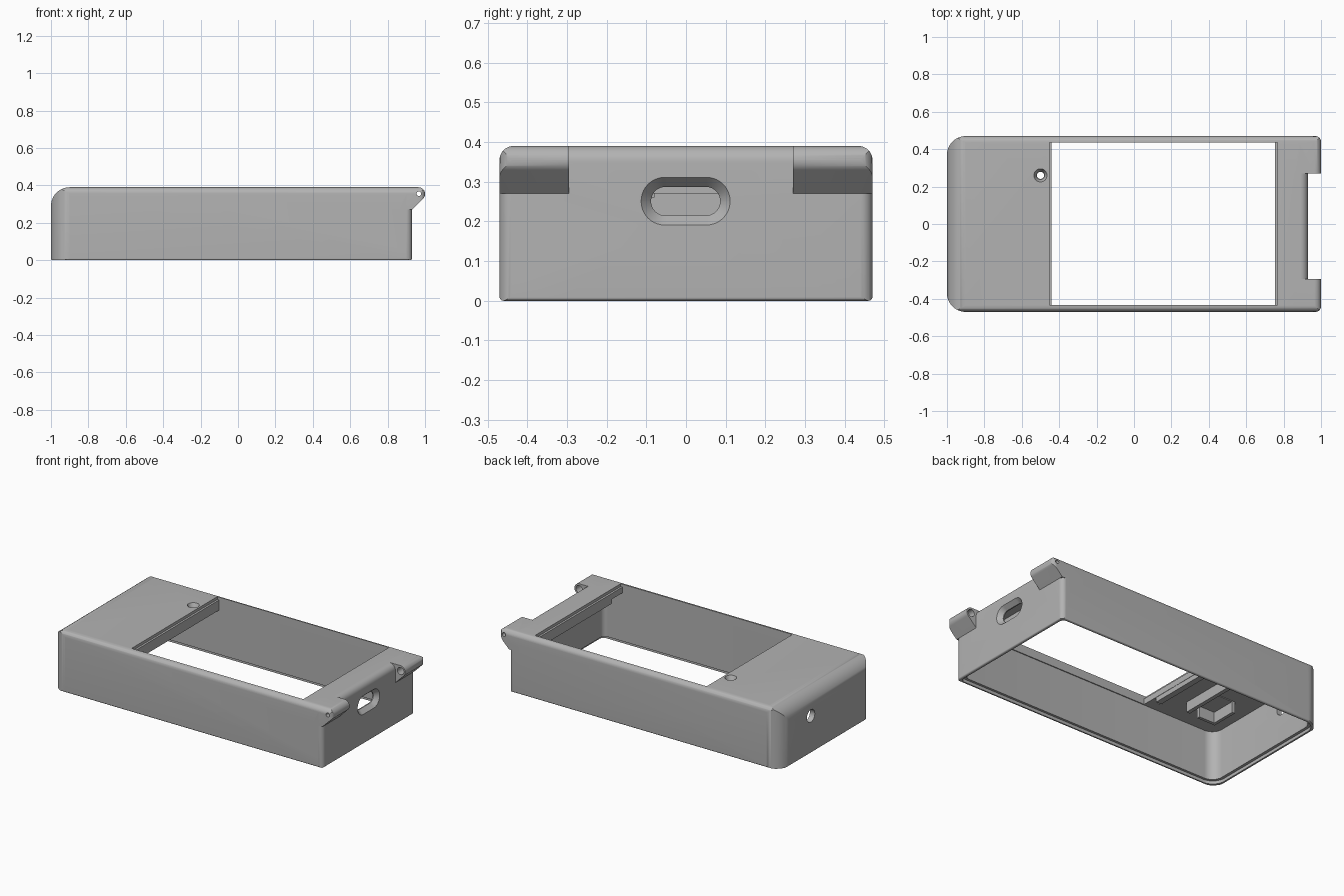
import bpy, bmesh, math
from mathutils import Vector

cube = bpy.data.objects.get("Cube")
if cube:
    bpy.data.objects.remove(cube, do_unlink=True)

grey = bpy.data.materials.new("case_grey")
grey.use_nodes = True
colour = (0.45, 0.45, 0.45, 1)
grey.diffuse_color = colour
bsdf = next(n for n in grey.node_tree.nodes if n.type == 'BSDF_PRINCIPLED')
bsdf.inputs["Base Color"].default_value = colour
bsdf.inputs["Roughness"].default_value = 0.6


def fillet(corners, seg=10):
    """Polygon of (a, b, radius) corners, each replaced by a tangent arc."""
    out, n = [], len(corners)
    for i, (a, b, r) in enumerate(corners):
        p = Vector((a, b))
        if r == 0:
            out.append(p)
            continue
        u = (Vector(corners[i - 1][:2]) - p).normalized()
        v = (Vector(corners[(i + 1) % n][:2]) - p).normalized()
        half = u.angle(v) / 2
        centre = p + (u + v).normalized() * (r / math.sin(half))
        start = p + u * (r / math.tan(half)) - centre
        end = p + v * (r / math.tan(half)) - centre
        sweep = start.angle(end)
        for k in range(seg + 1):
            t = k / seg
            out.append(centre + (start * math.sin((1 - t) * sweep)
                                 + end * math.sin(t * sweep)) / math.sin(sweep))
    return out


def rect(a0, a1, b0, b1, r=0):
    """Rectangle; r is one radius or four, from low-low anticlockwise."""
    rs = r if isinstance(r, tuple) else (r,) * 4
    return fillet([(a0, b0, rs[0]), (a1, b0, rs[1]), (a1, b1, rs[2]), (a0, b1, rs[3])])


def disc(a, b, r):
    return [Vector((a + r * math.cos(t * math.tau / 32), b + r * math.sin(t * math.tau / 32)))
            for t in range(32)]


PLACE = {'X': lambda p, t: (t, p.x, p.y),
         'Y': lambda p, t: (p.x, t, p.y),
         'Z': lambda p, t: (p.x, p.y, t)}


def loft(name, axis, lo, hi, profile, profile_hi=None):
    """Solid between two matching profiles along an axis."""
    bm = bmesh.new()
    rings = [[bm.verts.new(PLACE[axis](p, t)) for p in prof]
             for prof, t in ((profile, lo), (profile_hi or profile, hi))]
    n = len(profile)
    for ring in rings:
        bm.faces.new(ring)
    for i in range(n):
        j = (i + 1) % n
        bm.faces.new((rings[0][i], rings[0][j], rings[1][j], rings[1][i]))
    bmesh.ops.remove_doubles(bm, verts=bm.verts, dist=1e-5)
    bmesh.ops.recalc_face_normals(bm, faces=bm.faces)
    mesh = bpy.data.meshes.new(name)
    bm.to_mesh(mesh)
    bm.free()
    mesh.materials.append(grey)
    obj = bpy.data.objects.new(name, mesh)
    bpy.context.collection.objects.link(obj)
    return obj


def activate(obj):
    bpy.ops.object.select_all(action='DESELECT')
    obj.select_set(True)
    bpy.context.view_layer.objects.active = obj


def combine(obj, tool, operation='DIFFERENCE'):
    mod = obj.modifiers.new("cut", 'BOOLEAN')
    mod.operation, mod.solver, mod.object = operation, 'EXACT', tool
    activate(obj)
    bpy.ops.object.modifier_apply(modifier=mod.name)
    bpy.data.objects.remove(tool, do_unlink=True)


def finish(obj):
    activate(obj)
    bpy.ops.object.shade_smooth_by_angle(angle=math.radians(30))


# Outer body: side profile trimmed by the plan outline
case = loft("case_shell", 'Y', -0.6, 0.6, rect(-1, 0.93, 0, 0.39, (0.01, 0.01, 0.04, 0.1)))
combine(case, loft("plan", 'Z', -0.1, 0.6,
                   rect(-1, 0.93, -0.47, 0.47, (0.1, 0.03, 0.03, 0.1))), 'INTERSECT')

# Two hinge ears overhanging the right end
ear_profile = fillet([(0.86, 0.27, 0), (0.93, 0.27, 0), (1, 0.34, 0.035),
                      (1, 0.39, 0.035), (0.86, 0.39, 0)])
for y0, y1 in ((-0.47, -0.295), (0.27, 0.47)):
    ear = loft("ear", 'Y', y0, y1, ear_profile)
    side = (0, 0.03, 0, 0) if y0 < 0 else (0, 0, 0.03, 0)
    combine(ear, loft("ear_plan", 'Z', 0, 0.6, rect(0.8, 1, y0, y1, side)), 'INTERSECT')
    combine(case, ear, 'UNION')

# Rounded long edges
combine(case, loft("section", 'X', -1.2, 1.2,
                   rect(-0.47, 0.47, 0, 0.39, (0.01, 0.01, 0.035, 0.035))), 'INTERSECT')

# Hollow interior, lid rebate and window with a stepped edge
cuts = [
    loft("cavity", 'Z', -0.1, 0.335, rect(-0.965, 0.895, -0.44, 0.44, (0.07, 0.03, 0.03, 0.07))),
    loft("rebate", 'Z', -0.1, 0.02, rect(-0.983, 0.913, -0.455, 0.455, (0.085, 0.03, 0.03, 0.085))),
    loft("window", 'Z', 0.3, 0.5, rect(-0.44, 0.755, -0.434, 0.437)),
    loft("window_step", 'Z', 0.372, 0.5, rect(-0.453, 0.768, -0.434, 0.437)),
]

# Flared cable slot in the right end
cuts += [
    loft("slot", 'X', 0.8, 1.0, rect(-0.088, 0.086, 0.215, 0.287, 0.0355)),
    loft("slot_flare", 'X', 0.902, 0.931, rect(-0.088, 0.086, 0.215, 0.287, 0.0355),
         rect(-0.114, 0.112, 0.19, 0.312, 0.0605)),
]

# Round holes: left end, top countersink, hinge pins, underside screw
cuts += [
    loft("end_hole", 'X', -1.1, -0.9, disc(0.16, 0.24, 0.04)),
    loft("top_hole", 'Z', 0.3, 0.5, disc(-0.5, 0.26, 0.019)),
    loft("countersink", 'Z', 0.362, 0.392, disc(-0.5, 0.26, 0.022), disc(-0.5, 0.26, 0.036)),
    loft("pin_hole", 'Y', -0.6, 0.6, disc(0.967, 0.355, 0.012)),
    loft("pin_socket", 'Y', -0.40, 0.40, disc(0.967, 0.355, 0.023)),
    loft("screw_hole", 'Z', 0.3, 0.365, disc(-0.5, -0.36, 0.015)),
]
for tool in cuts:
    combine(case, tool)
finish(case)

# Ledges hanging below the short window edges
for name, x0, x1 in (("left_ledge", -0.48, -0.442), ("right_ledge", 0.757, 0.795)):
    finish(loft(name, 'Z', 0.305, 0.345, rect(x0, x1, -0.33, 0.445)))

# Ribs and a small holder under the solid part of the top
finish(loft("cross_rib", 'Z', 0.27, 0.345, rect(-0.635, -0.61, -0.26, 0.30)))
holder = loft("holder", 'Z', 0.26, 0.345, rect(-0.82, -0.69, -0.26, -0.08))
combine(holder, loft("holder_pocket", 'Z', 0.2, 0.33, rect(-0.80, -0.6, -0.24, -0.05)))
finish(holder)
